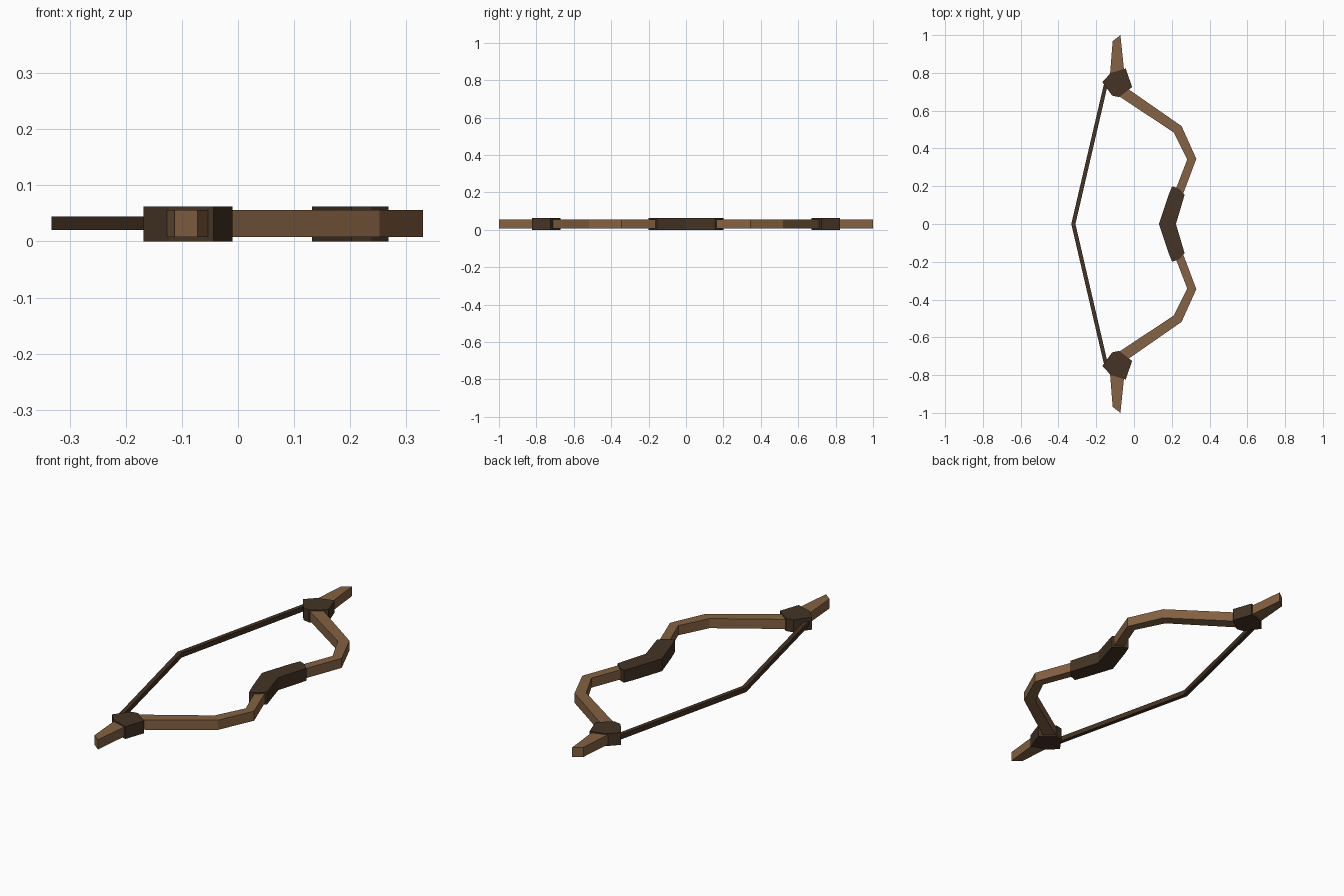
import bpy
import bmesh

if "Cube" in bpy.data.objects:
    bpy.data.objects.remove(bpy.data.objects["Cube"], do_unlink=True)


def material(name, color):
    mat = bpy.data.materials.new(name)
    mat.use_nodes = True
    mat.diffuse_color = color
    mat.node_tree.nodes["Principled BSDF"].inputs["Base Color"].default_value = color
    return mat


wood = material("brown wood", (0.235, 0.122, 0.056, 1))
leather = material("dark leather", (0.058, 0.034, 0.018, 1))


def bar(name, sections, z0, z1, mat, open_start=True):
    """Solid strip through (inner, outer) plan points, mirrored across y = 0."""
    bm = bmesh.new()
    rings = []
    for (ax, ay), (bx, by) in sections:
        corners = ((ax, ay, z0), (bx, by, z0), (bx, by, z1), (ax, ay, z1))
        rings.append([bm.verts.new(c) for c in corners])
    for a, b in zip(rings, rings[1:]):
        for i in range(4):
            j = (i + 1) % 4
            bm.faces.new((a[i], a[j], b[j], b[i]))
    bm.faces.new(rings[-1])
    if not open_start:
        bm.faces.new(rings[0][::-1])
    bmesh.ops.recalc_face_normals(bm, faces=bm.faces)
    # open strips need outward normals checked against the top side
    top = max(bm.faces, key=lambda f: f.calc_center_median().z)
    if top.normal.z < 0:
        bmesh.ops.reverse_faces(bm, faces=bm.faces)
    mesh = bpy.data.meshes.new(name)
    bm.to_mesh(mesh)
    bm.free()
    mesh.materials.append(mat)
    obj = bpy.data.objects.new(name, mesh)
    bpy.context.collection.objects.link(obj)
    mirror = obj.modifiers.new("Mirror", "MIRROR")
    mirror.use_axis = (False, True, False)
    return obj


# Curved limbs, running from the grip out to the binding
bar("limbs", [
    ((0.15, 0), (0.20, 0)),
    ((0.282, 0.342), (0.33, 0.345)),
    ((0.21, 0.485), (0.252, 0.518)),
    ((-0.10, 0.69), (-0.06, 0.735)),
], 0.008, 0.056, wood)

# Tapered tips beyond the bindings
bar("limb_tips", [
    ((-0.131, 0.74), (-0.045, 0.74)),
    ((-0.113, 0.968), (-0.072, 1.0)),
], 0.008, 0.056, wood, open_start=False)

# Angled hand grip with a clipped outer corner
bar("grip", [
    ((0.132, 0), (0.222, 0)),
    ((0.182, 0.15), (0.268, 0.155)),
    ((0.202, 0.2), (0.237, 0.187)),
], 0, 0.062, leather)

# Bindings that join limb, tip and string
bar("bindings", [
    ((-0.116, 0.68), (-0.08, 0.672)),
    ((-0.168, 0.752), (-0.01, 0.725)),
    ((-0.122, 0.8), (-0.044, 0.823)),
], 0, 0.062, leather, open_start=False)

# Drawn string
bar("string", [
    ((-0.332, 0), (-0.31, 0)),
    ((-0.157, 0.75), (-0.136, 0.75)),
], 0.02, 0.044, leather)
